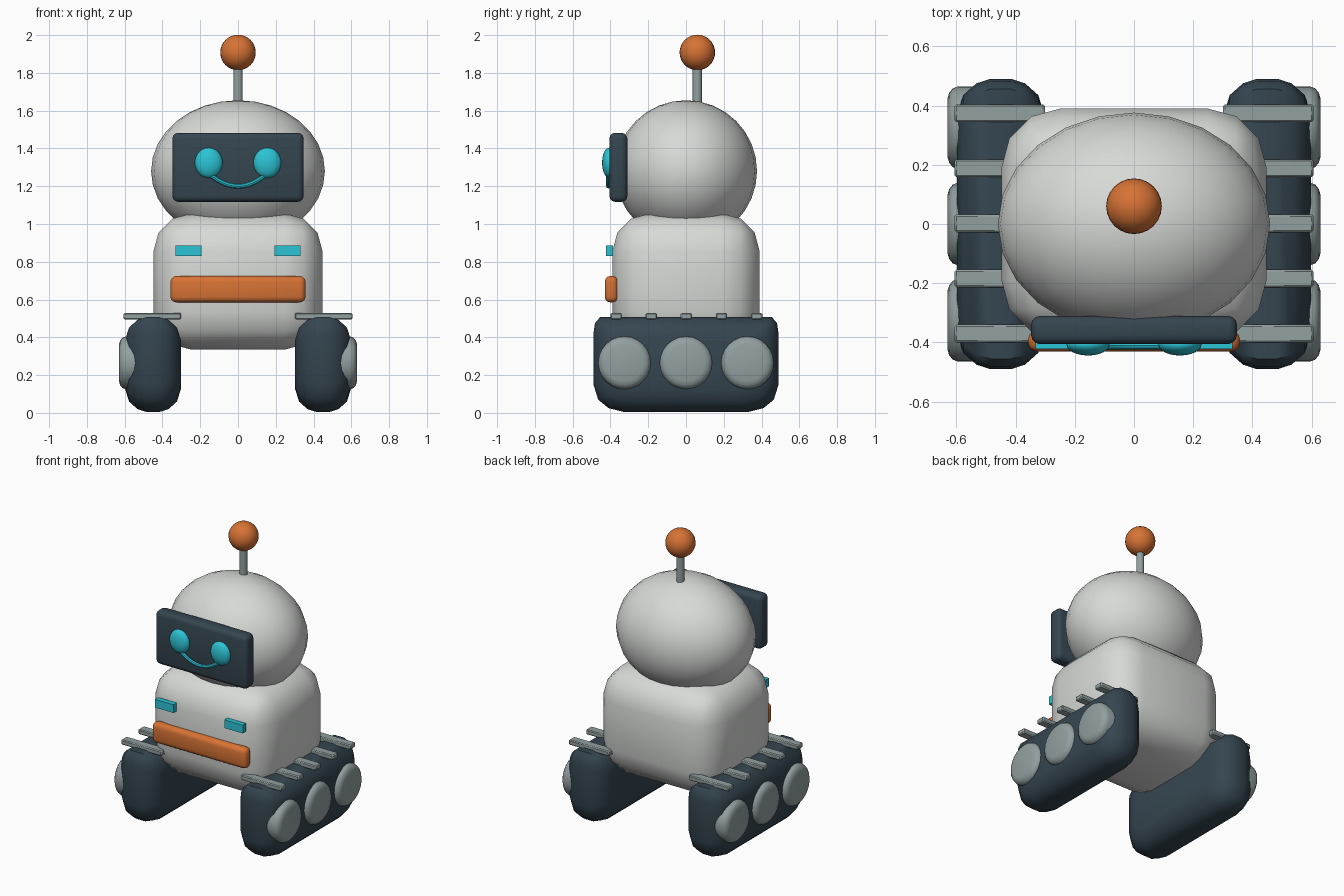
import bpy, bmesh, math
from mathutils import Matrix, Vector

cube = bpy.data.objects.get("Cube")
if cube:
    bpy.data.objects.remove(cube, do_unlink=True)


def material(name, r, g, b):
    m = bpy.data.materials.new(name)
    m.use_nodes = True
    m.diffuse_color = (r, g, b, 1)
    bsdf = m.node_tree.nodes["Principled BSDF"]
    bsdf.inputs["Base Color"].default_value = (r, g, b, 1)
    bsdf.inputs["Roughness"].default_value = 0.5
    return m


WHITE = material("shell white", 0.68, 0.70, 0.68)
DARK = material("dark slate", 0.035, 0.06, 0.08)
GREY = material("metal grey", 0.29, 0.35, 0.35)
ORANGE = material("orange", 0.68, 0.17, 0.035)
CYAN = material("glowing cyan", 0.025, 0.55, 0.66)


def finish(name, bm, mat, smooth=True):
    bmesh.ops.recalc_face_normals(bm, faces=bm.faces)
    mesh = bpy.data.meshes.new(name)
    bm.to_mesh(mesh)
    bm.free()
    mesh.materials.append(mat)
    obj = bpy.data.objects.new(name, mesh)
    bpy.context.collection.objects.link(obj)
    if smooth:
        bpy.ops.object.select_all(action="DESELECT")
        obj.select_set(True)
        bpy.context.view_layer.objects.active = obj
        bpy.ops.object.shade_smooth_by_angle(angle=math.radians(40))
    return obj


def placed(centre, size):
    return Matrix.Translation(centre) @ Matrix.Diagonal((*size, 1))


def box(name, centre, size, mat, bevel=0, segments=3):
    bm = bmesh.new()
    bmesh.ops.create_cube(bm, size=1, matrix=placed(centre, size))
    if bevel:
        bmesh.ops.bevel(bm, geom=bm.edges[:], offset=bevel, segments=segments,
                        profile=0.5, affect="EDGES", clamp_overlap=True)
    return finish(name, bm, mat, bevel > 0)


def ball(name, centre, radii, mat, u=24, v=16):
    bm = bmesh.new()
    bmesh.ops.create_uvsphere(bm, u_segments=u, v_segments=v, radius=1,
                              matrix=placed(centre, radii))
    return finish(name, bm, mat)


def loft(name, rings, mat):
    bm = bmesh.new()
    loops = [[bm.verts.new(p) for p in ring] for ring in rings]
    for a, b in zip(loops, loops[1:]):
        for i in range(len(a)):
            j = (i + 1) % len(a)
            bm.faces.new((a[i], a[j], b[j], b[i]))
    bm.faces.new(loops[0])
    bm.faces.new(loops[-1])
    return finish(name, bm, mat)


# Torso and head
box("torso", (0, 0, 0.695), (0.895, 0.78, 0.72), WHITE, 0.2)
ball("head", (0, 0, 1.28), (0.46, 0.376, 0.375), WHITE, 24, 16)

# Antenna
bm = bmesh.new()
bmesh.ops.create_cone(bm, cap_ends=True, segments=12, radius1=0.025, radius2=0.025,
                      depth=0.28, matrix=Matrix.Translation((0, 0.06, 1.72)))
finish("antenna_rod", bm, GREY)
ball("antenna_ball", (0, 0.06, 1.908), (0.094,) * 3, ORANGE)

# Face screen and smile
box("face_screen", (0, -0.358, 1.30), (0.695, 0.095, 0.365), DARK, 0.03)
path = [(0.145 * t, 1.2 + 0.06 * t * t) for t in (i / 8 - 1 for i in range(17))]
rings = []
for x, z in path:
    slope = Vector((0.145, 0, 0.12 * x / 0.145)).normalized()
    up = Vector((-slope.z, 0, slope.x))
    rings.append([Vector((x, -0.411, z)) + 0.012 * (math.cos(a) * up
                  + math.sin(a) * Vector((0, 1, 0)))
                  for a in (k * math.tau / 8 for k in range(8))])
loft("smile", rings, CYAN)

# Chest bumper
box("chest_bumper", (0, -0.395, 0.655), (0.715, 0.07, 0.14), ORANGE, 0.03)

# Tread side outline: softly squared top, wide rounded bottom
half = [(0.33, 0.005), (0.41, 0.025), (0.465, 0.07), (0.49, 0.15),
        (0.49, 0.42), (0.482, 0.475), (0.455, 0.507)]
outline = half + [(-y, z) for y, z in reversed(half)]
# Distance across the tread and how far the outline shrinks there
section = [(-0.147, 0.12), (-0.127, 0.055), (-0.082, 0.015), (-0.035, 0)]
section += [(-x, d) for x, d in reversed(section)]

# Paired parts
for side, s in (("left", 1), ("right", -1)):
    ball(f"{side}_eye", (s * 0.155, -0.407, 1.324), (0.073, 0.037, 0.08), CYAN)
    box(f"{side}_chest_light", (s * 0.262, -0.405, 0.858), (0.14, 0.035, 0.056), CYAN)

    rings = []
    for x, d in section:
        ky, kz = 1 - d / 0.49, 1 - d / 0.251
        rings.append([(s * 0.45 + x, y * ky, 0.256 + (z - 0.256) * kz)
                      for y, z in outline])
    loft(f"{side}_tread", rings, DARK)

    for i in range(3):
        wheel = [(0.54, 0.14), (0.593, 0.14), (0.612, 0.133), (0.624, 0.118), (0.63, 0.098)]
        rings = [[(s * x, (i - 1) * 0.325 + r * math.cos(a), 0.265 + r * math.sin(a))
                  for a in (k * math.tau / 24 for k in range(24))] for x, r in wheel]
        loft(f"{side}_wheel_{i + 1}", rings, GREY)

    for i in range(5):
        box(f"{side}_tread_cleat_{i + 1}", (s * 0.453, (i - 2) * 0.186 + 0.002, 0.512),
            (0.305, 0.06, 0.034), GREY, 0.006, 1)
